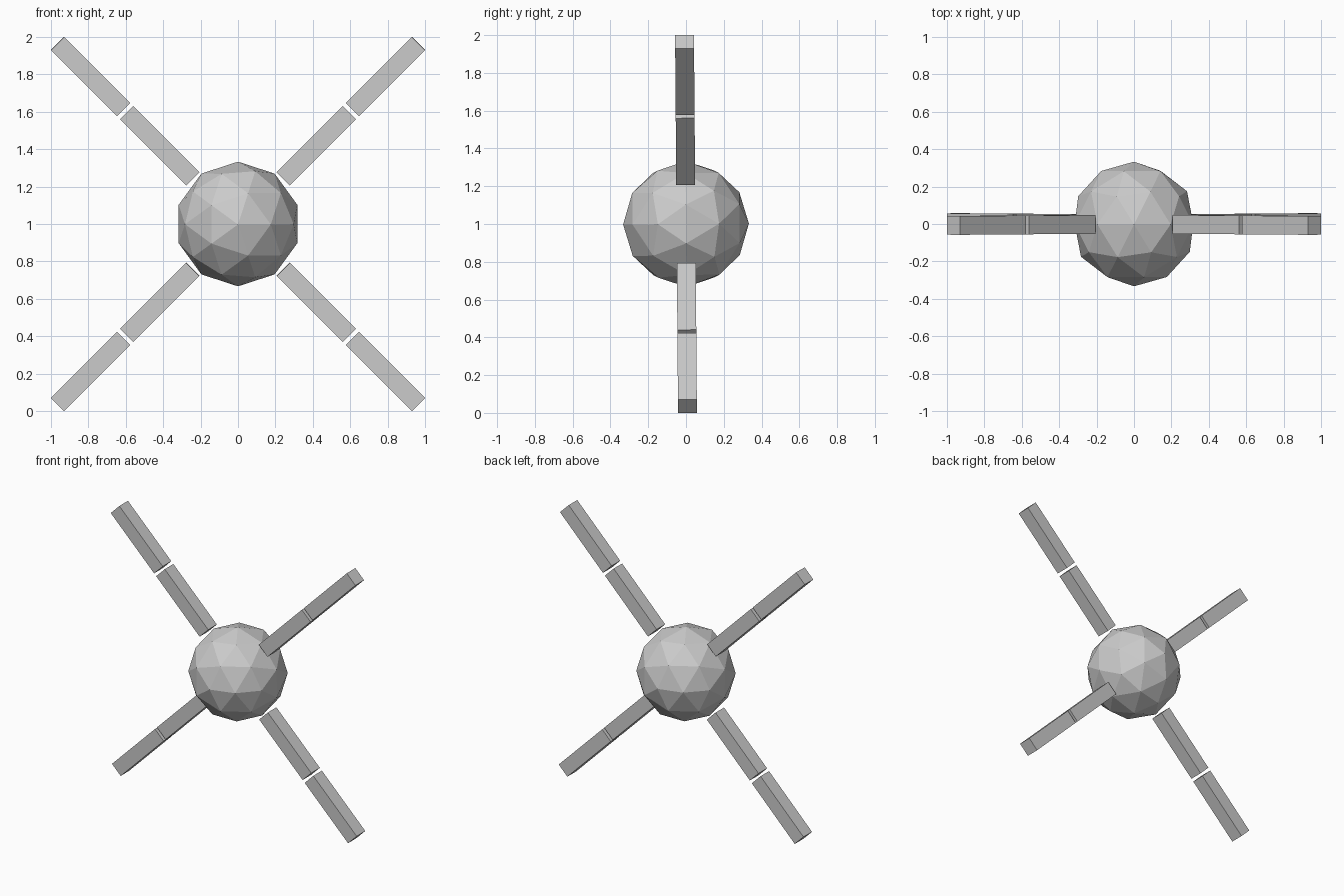
import bpy, math
from mathutils import Matrix, Vector

if "Cube" in bpy.data.objects:
    bpy.data.objects.remove(bpy.data.objects["Cube"])

CENTRE = Vector((0, 0, 1))
TILT = Matrix.Rotation(math.radians(0.45), 4, 'X')   # slight lean of the whole model

grey = bpy.data.materials.new("light_grey")
grey.diffuse_color = (0.6, 0.6, 0.6, 1)
grey.use_nodes = True
grey.node_tree.nodes["Principled BSDF"].inputs["Base Color"].default_value = grey.diffuse_color


def finish(obj, name, local):
    obj.name = name
    obj.data.transform(Matrix.Translation(CENTRE) @ TILT @ local)
    obj.data.materials.append(grey)


# Faceted round body, pole facing the front
bpy.ops.mesh.primitive_ico_sphere_add(subdivisions=2, radius=0.333)
finish(bpy.context.object, "body", Matrix.Rotation(math.radians(90), 4, 'X'))

# Four diagonal arms, each of two separate square bars
SEGMENTS = (("inner", 0.342, 0.842), ("outer", 0.865, 1.364))
ARMS = (("upper_right", 45), ("upper_left", 135), ("lower_left", 225), ("lower_right", 315))
for side, angle in ARMS:
    turn = Matrix.Rotation(math.radians(-angle), 4, 'Y')
    for part, start, end in SEGMENTS:
        bpy.ops.mesh.primitive_cube_add(size=1)
        bar = (turn @ Matrix.Translation(((start + end) / 2, 0, 0))
               @ Matrix.Diagonal((end - start, 0.1, 0.1, 1)))
        finish(bpy.context.object, f"{side}_{part}_bar", bar)
